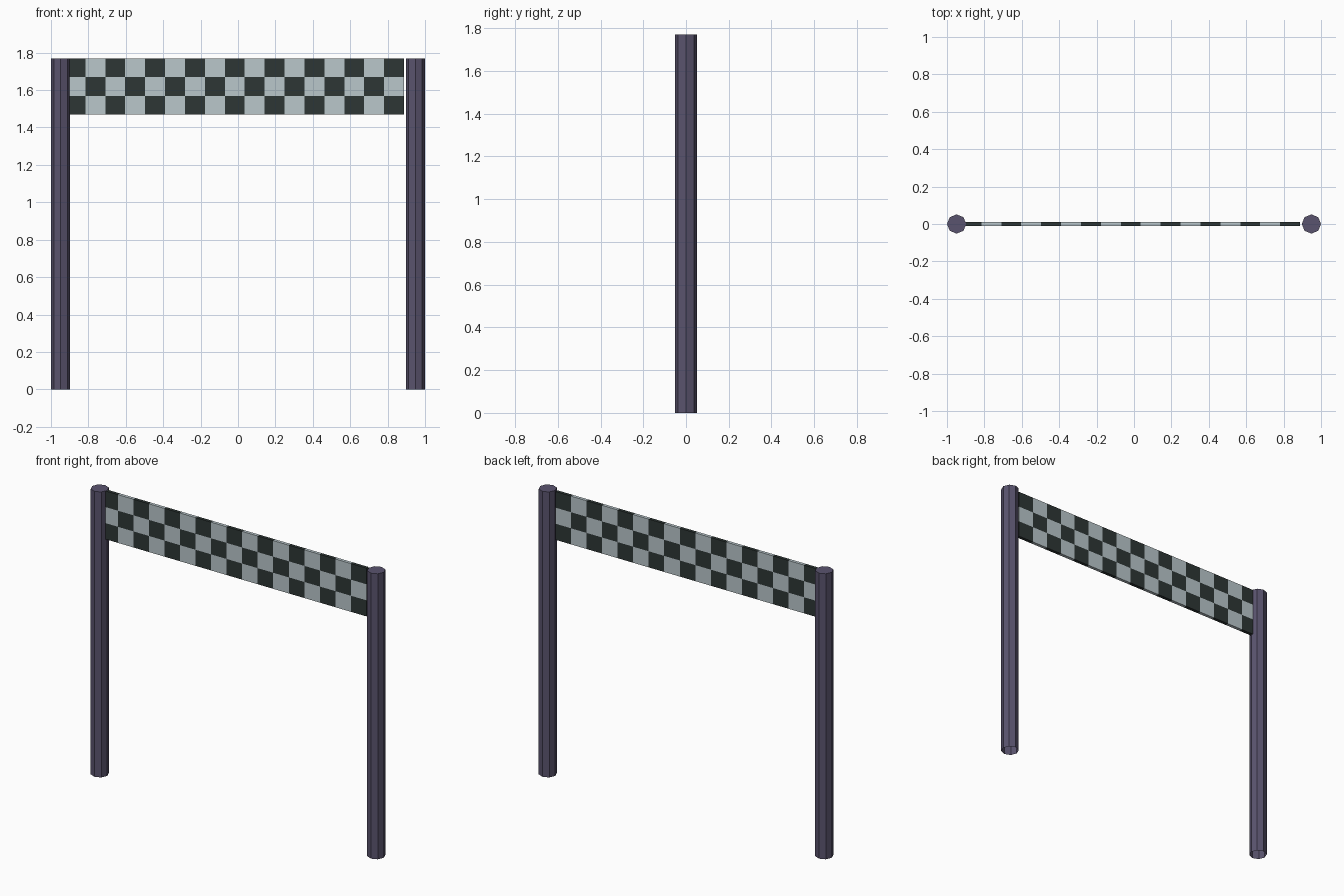
import bpy, bmesh, math
from mathutils import Matrix

if "Cube" in bpy.data.objects:
    bpy.data.objects.remove(bpy.data.objects["Cube"])


def material(name, rgb):
    m = bpy.data.materials.new(name)
    m.diffuse_color = (*rgb, 1)
    m.use_nodes = True
    m.node_tree.nodes["Principled BSDF"].inputs["Base Color"].default_value = m.diffuse_color
    return m


purple = material("post purple grey", (0.102, 0.088, 0.156))
light = material("banner pale grey", (0.49, 0.57, 0.60))
dark = material("banner near black", (0.027, 0.037, 0.036))

HEIGHT = 1.77
RADIUS = 0.0515


def add_object(name, bm, mats):
    me = bpy.data.meshes.new(name)
    bm.to_mesh(me)
    bm.free()
    for m in mats:
        me.materials.append(m)
    ob = bpy.data.objects.new(name, me)
    bpy.context.collection.objects.link(ob)
    return ob


# Octagonal posts, capped on top and open underneath
for name, side in (("left_post", -1), ("right_post", 1)):
    bm = bmesh.new()
    bmesh.ops.create_cone(bm, cap_ends=True, segments=8, radius1=RADIUS,
                          radius2=RADIUS, depth=HEIGHT)
    # turn so that corners lie on the x and y axes
    bm.verts.ensure_lookup_table()
    a = math.atan2(bm.verts[0].co.y, bm.verts[0].co.x)
    bmesh.ops.rotate(bm, verts=bm.verts[:], matrix=Matrix.Rotation(-a, 3, 'Z'))
    bm.normal_update()
    bottom = [f for f in bm.faces if f.normal.z < -0.9]
    bmesh.ops.delete(bm, geom=bottom, context='FACES_ONLY')
    post = add_object(name, bm, [purple])
    post.location = (side * (1 - RADIUS), 0, HEIGHT / 2)

# Chequered banner: 17 x 3 tiles, left end tucked into the post
COLS, ROWS = 17, 3
X0, X1, Z0, Z1 = -0.9225, 0.8875, 1.47, 1.769
bm = bmesh.new()
bmesh.ops.create_grid(bm, x_segments=COLS, y_segments=ROWS, size=0.5)
for f in bm.faces:
    c = f.calc_center_median()
    col = int((c.x + 0.5) * COLS)
    row = int((c.y + 0.5) * ROWS)
    f.material_index = 1 - (col + row) % 2
for v in bm.verts:
    x, y = v.co.x + 0.5, v.co.y + 0.5
    v.co = (X0 + x * (X1 - X0), 0, Z0 + y * (Z1 - Z0))
bm.normal_update()
banner = add_object("chequered_banner", bm, [light, dark])
solid = banner.modifiers.new("thickness", 'SOLIDIFY')
solid.thickness = 0.02
solid.offset = 0
